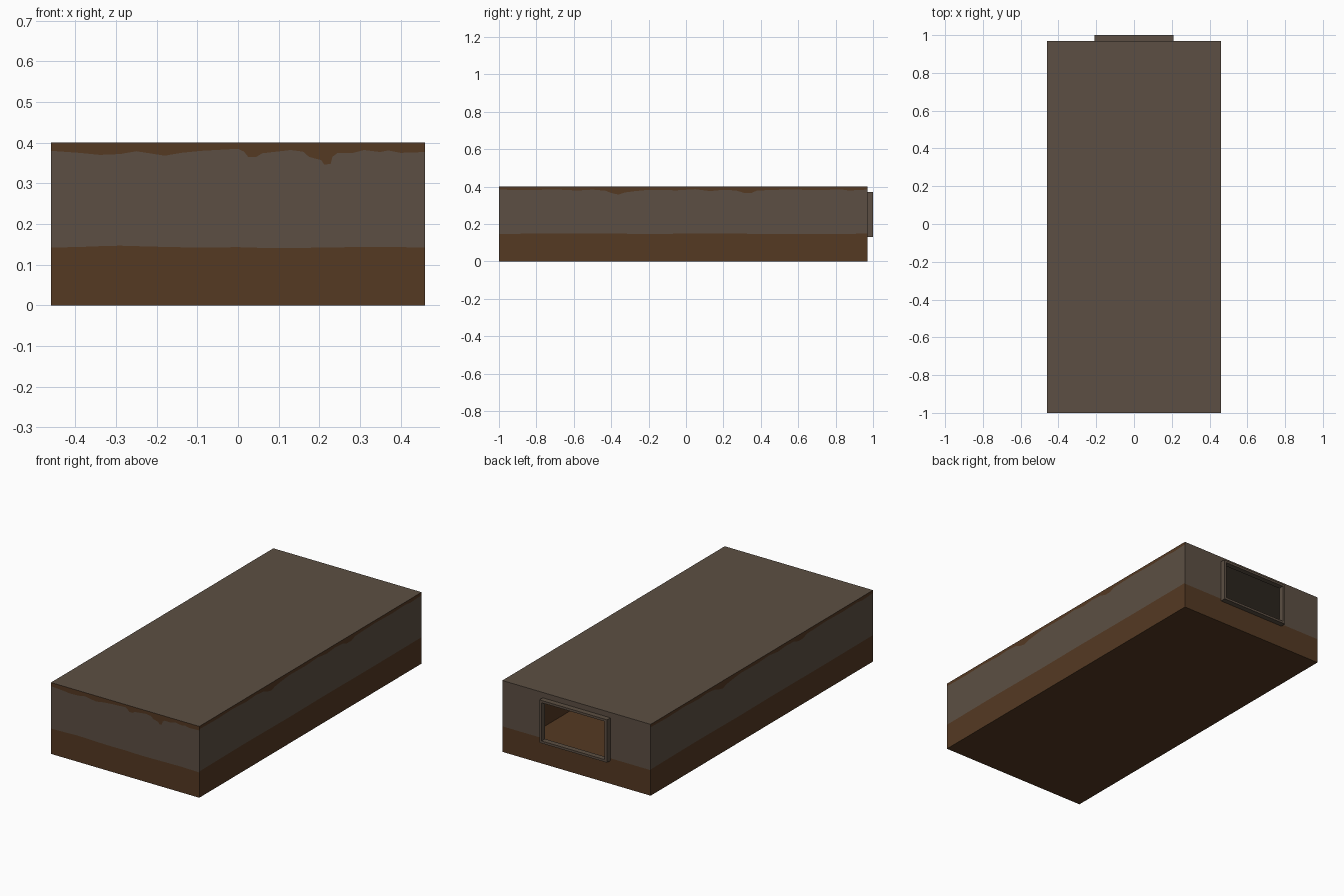
import bpy, bmesh

if "Cube" in bpy.data.objects:
    bpy.data.objects.remove(bpy.data.objects["Cube"])

W, Y0, Y1, H = 0.46, -1.0, 0.97, 0.40   # half width, front, back, height
OX, OZ0, OZ1 = 0.195, 0.143, 0.357      # opening in the back wall


def material(name, rgb):
    m = bpy.data.materials.new(name)
    m.diffuse_color = (*rgb, 1)
    m.use_nodes = True
    m.node_tree.nodes["Principled BSDF"].inputs["Base Color"].default_value = m.diffuse_color
    return m


GREY = material("grey brown stone", (0.107, 0.078, 0.056))
SOIL = material("brown soil", (0.089, 0.041, 0.0165))


def make_object(name, bm, mats):
    me = bpy.data.meshes.new(name)
    bm.to_mesh(me)
    bm.free()
    for m in mats:
        me.materials.append(m)
    ob = bpy.data.objects.new(name, me)
    bpy.context.collection.objects.link(ob)
    return ob


def sheet(name, corners, mat):
    bm = bmesh.new()
    bm.faces.new([bm.verts.new(c) for c in corners])
    return make_object(name, bm, [mat])


def banded_wall(name, place, columns):
    """Wall of soil / stone / soil bands; columns hold (u, low edge, high edge)."""
    bm = bmesh.new()
    cols = [[bm.verts.new(place(u, z)) for z in (0, lo, hi, H)] for u, lo, hi in columns]
    for a, b in zip(cols, cols[1:]):
        for i in range(3):
            f = bm.faces.new((a[i], b[i], b[i + 1], a[i + 1]))
            f.material_index = 0 if i == 1 else 1
    return make_object(name, bm, [GREY, SOIL])


def low_edge(u, low):
    """Linear interpolation of the lower soil edge."""
    for (a, za), (b, zb) in zip(low, low[1:]):
        if a <= u <= b:
            return za + (zb - za) * (u - a) / (b - a)
    return low[-1][1]


# Front wall with ragged soil edges
front_low = [(-.46, .142), (-.4, .143), (-.3, .147), (-.2, .144), (-.1, .142),
             (0, .143), (.1, .140), (.2, .142), (.35, .144), (.46, .142)]
front_high = [(-.46, .38), (-.39, .375), (-.34, .37), (-.29, .372), (-.25, .379),
              (-.18, .368), (-.14, .375), (-.09, .38), (0, .385), (.015, .378),
              (.025, .365), (.045, .365), (.06, .374), (.13, .382), (.16, .378),
              (.175, .365), (.205, .357), (.212, .346), (.228, .348), (.232, .365),
              (.245, .375), (.28, .374), (.31, .382), (.35, .377), (.37, .381),
              (.4, .375), (.46, .377)]
banded_wall("front_wall", lambda u, z: (u, Y0, z),
            [(u, low_edge(u, front_low), h) for u, h in front_high])

# Side walls, the left one being the right one turned half round
side_low = [(-1, .147), (-.6, .150), (-.2, .147), (.1, .149), (.5, .147), (.97, .148)]
side_high = [(-1, .384), (-.85, .381), (-.7, .385), (-.58, .379), (-.5, .384),
             (-.43, .378), (-.40, .366), (-.36, .357), (-.33, .368), (-.27, .376),
             (-.2, .383), (-.05, .380), (.05, .386), (.13, .376), (.2, .383),
             (.27, .379), (.31, .366), (.35, .366), (.38, .379), (.55, .385),
             (.7, .381), (.83, .385), (.87, .379), (.97, .384)]
side = [(u, low_edge(u, side_low), h) for u, h in side_high]
banded_wall("right_wall", lambda u, z: (W, u, z), side)
banded_wall("left_wall", lambda u, z: (-W, Y0 + Y1 - u, z), side)

# Back wall with the rectangular opening
bm = bmesh.new()
xs, zs = (W, OX, -OX, -W), (0, OZ0, OZ1, H)
grid = [[bm.verts.new((x, Y1, z)) for z in zs] for x in xs]
for i in range(3):
    for j in range(3):
        if (i, j) != (1, 1):
            f = bm.faces.new((grid[i][j], grid[i + 1][j], grid[i + 1][j + 1], grid[i][j + 1]))
            f.material_index = 1 if j == 0 else 0
make_object("back_wall", bm, [GREY, SOIL])

# Roof and floor
sheet("roof", [(-W, Y0, H), (W, Y0, H), (W, Y1, H), (-W, Y1, H)], GREY)
sheet("floor", [(-W, Y1, 0), (W, Y1, 0), (W, Y0, 0), (-W, Y0, 0)], SOIL)


# Frame standing out around the opening
def bar(name, lo, hi):
    bm = bmesh.new()
    bmesh.ops.create_cube(bm, size=1)
    for v in bm.verts:
        v.co = [(a + b) / 2 + c * (b - a) for a, b, c in zip(lo, hi, v.co)]
    return make_object(name, bm, [GREY])


FX, FZ0, FZ1 = 0.21, 0.13, 0.37
bar("frame_top", (-FX, Y1, OZ1), (FX, 1.0, FZ1))
bar("frame_bottom", (-FX, Y1, FZ0), (FX, 1.0, OZ0))
bar("frame_post_right", (OX, Y1, OZ0), (FX, 1.0, OZ1))
bar("frame_post_left", (-FX, Y1, OZ0), (-OX, 1.0, OZ1))
